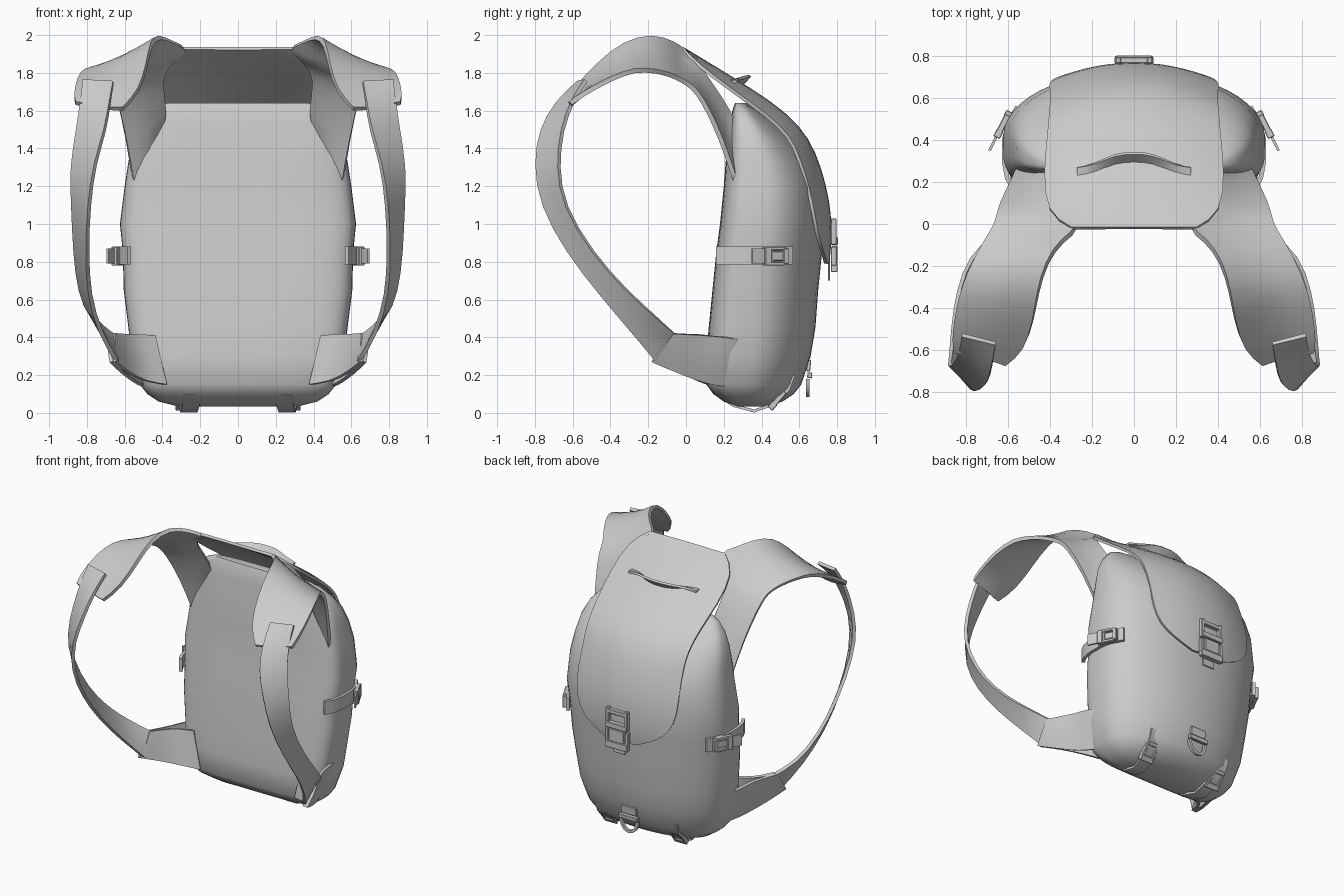
import bpy, bmesh, math
from mathutils import Vector

if "Cube" in bpy.data.objects:
    bpy.data.objects.remove(bpy.data.objects["Cube"])

fabric = bpy.data.materials.new("grey_fabric")
fabric.diffuse_color = (0.6, 0.6, 0.6, 1)
fabric.use_nodes = True
fabric.node_tree.nodes["Principled BSDF"].inputs["Base Color"].default_value = fabric.diffuse_color


def finish(name, verts, faces, thick=0.0, sub=0, mirror=False, angle=40, bevel=0.0):
    """Make an object, bake its modifiers and shade it."""
    me = bpy.data.meshes.new(name)
    me.from_pydata([tuple(v) for v in verts], [], faces)
    bm = bmesh.new()
    bm.from_mesh(me)
    bmesh.ops.recalc_face_normals(bm, faces=bm.faces)
    bm.to_mesh(me)
    bm.free()
    ob = bpy.data.objects.new(name, me)
    bpy.context.collection.objects.link(ob)
    if sub:
        m = ob.modifiers.new("smooth", 'SUBSURF')
        m.levels, m.boundary_smooth = sub, 'PRESERVE_CORNERS'
    if thick:
        m = ob.modifiers.new("thickness", 'SOLIDIFY')
        m.thickness, m.offset = thick, 0
    if bevel:
        m = ob.modifiers.new("bevel", 'BEVEL')
        m.width, m.segments = bevel, 1
    if mirror:
        m = ob.modifiers.new("mirror", 'MIRROR')
        m.use_mirror_merge = False
    dg = bpy.context.evaluated_depsgraph_get()
    baked = bpy.data.meshes.new_from_object(ob.evaluated_get(dg))
    ob.modifiers.clear()
    ob.data = baked
    baked.materials.clear()
    baked.materials.append(fabric)
    bpy.ops.object.select_all(action='DESELECT')
    ob.select_set(True)
    bpy.context.view_layer.objects.active = ob
    bpy.ops.object.shade_smooth_by_angle(angle=math.radians(angle))
    return ob


def sheet(name, rows, **kw):
    """Grid surface through equally long rows of points."""
    n = len(rows[0])
    faces = [(i * n + j, i * n + j + 1, (i + 1) * n + j + 1, (i + 1) * n + j)
             for i in range(len(rows) - 1) for j in range(n - 1)]
    return finish(name, [p for r in rows for p in r], faces, **kw)


def band(name, pairs, bulge=0.0, **kw):
    """Strap between two edges, with an optional domed middle."""
    rows = []
    for i, (a, b) in enumerate(pairs):
        a, b = Vector(a), Vector(b)
        p, q = pairs[max(i - 1, 0)], pairs[min(i + 1, len(pairs) - 1)]
        n = (b - a).cross(Vector(q[0]) - Vector(p[0])).normalized()
        rows.append([a, a.lerp(b, 0.5) + n * bulge, b])
    return sheet(name, rows, **kw)


def blocks(name, parts, origin, right, up, **kw):
    """Boxes (u, v, w, su, sv, sw) in a local frame, joined in one object."""
    right, up = Vector(right).normalized(), Vector(up).normalized()
    out = right.cross(up)
    vs, fs = [], []
    for u, v, w, su, sv, sw in parts:
        k = len(vs)
        for c in (-.5, .5):
            for a, b in ((-.5, -.5), (.5, -.5), (.5, .5), (-.5, .5)):
                vs.append(Vector(origin) + right * (u + a * su) + up * (v + b * sv) + out * (w + c * sw))
        fs += [[k + i for i in f] for f in ((0, 3, 2, 1), (4, 5, 6, 7), (0, 1, 5, 4),
                                           (1, 2, 6, 5), (2, 3, 7, 6), (3, 0, 4, 7))]
    return finish(name, vs, fs, angle=30, **kw)


# Main bag: stacked rounded rings (height, half width, front y, back y)
levels = [(.035, .32, .26, .43), (.06, .42, .20, .51), (.1, .48, .145, .57), (.15, .52, .108, .61),
          (.3, .565, .108, .66), (.45, .58, .12, .685), (.65, .605, .14, .70), (.85, .61, .16, .72),
          (1.0, .625, .18, .73), (1.2, .60, .20, .715), (1.33, .58, .21, .66), (1.44, .56, .225, .575),
          (1.53, .52, .235, .48), (1.60, .46, .245, .39), (1.64, .38, .26, .32)]
N = 48
verts, faces = [], []
for z, w, y0, y1 in levels:
    mid = y0 + (y1 - y0) * .42
    for i in range(N):
        t = 2 * math.pi * i / N
        c, s = math.cos(t), math.sin(t)
        e, depth = (2 / 2.05, y1 - mid) if s > 0 else (2 / 4.8, mid - y0)
        verts.append((math.copysign(abs(c) ** e, c) * w, mid + math.copysign(abs(s) ** e, s) * depth, z))
for k in range(len(levels) - 1):
    for i in range(N):
        j = (i + 1) % N
        faces.append((k * N + i, k * N + j, k * N + N + j, k * N + N + i))
faces += [list(range(N))[::-1], [(len(levels) - 1) * N + i for i in range(N)]]
finish("bag_body", verts, faces, angle=50)

# Yoke and closing flap: (y, z, half width, edge drop back, edge drop down)
lid = [(-.02, 1.93, .30, 0, 0), (.05, 1.89, .42, 0, .04), (.25, 1.77, .43, .0, .07),
       (.45, 1.645, .41, .02, .07), (.60, 1.52, .40, .05, .06), (.685, 1.38, .395, .09, .03),
       (.74, 1.2, .40, .095, 0), (.765, 1.05, .40, .09, 0), (.765, .93, .36, .07, 0),
       (.758, .85, .27, .035, 0), (.75, .79, .12, .01, 0)]
ts = [-1, -.8, -.5, -.2, .2, .5, .8, 1]
sheet("top_flap", [[(w * t, y - dy * t * t, z - dz * t * t) for t in ts]
                   for y, z, w, dy, dz in lid], thick=.018, sub=1)

# Padded shoulder straps (inner edge, outer edge)
band("shoulder_pads", [
    ((.42, .29, 1.46), (.55, .27, 1.2)), ((.37, .235, 1.59), (.59, .19, 1.45)),
    ((.42, .11, 1.77), (.64, .09, 1.66)), ((.35, .04, 1.875), (.655, .03, 1.73)),
    ((.25, -.02, 1.925), (.67, -.02, 1.76)), ((.34, -.07, 1.96), (.71, -.08, 1.79)),
    ((.42, -.18, 2.0), (.755, -.16, 1.81)), ((.46, -.33, 1.96), (.81, -.27, 1.82)),
    ((.48, -.46, 1.85), (.85, -.40, 1.77)), ((.52, -.60, 1.70), (.87, -.56, 1.68)),
    ((.61, -.67, 1.61), (.86, -.61, 1.64))], bulge=.02, thick=.025, sub=1, mirror=True)

# Lower webbing straps
band("lower_straps", [
    ((.66, -.57, 1.75), (.82, -.53, 1.76)), ((.68, -.69, 1.64), (.83, -.60, 1.66)),
    ((.70, -.77, 1.5), (.85, -.66, 1.5)), ((.76, -.80, 1.32), (.885, -.68, 1.3)),
    ((.79, -.77, 1.1), (.875, -.65, 1.1)), ((.80, -.63, .85), (.865, -.50, .85)),
    ((.79, -.45, .62), (.84, -.31, .64)), ((.73, -.28, .42), (.78, -.15, .5)),
    ((.64, -.16, .27), (.66, -.05, .41))], thick=.022, sub=1, mirror=True)

# Wings anchoring the straps: outer skin, then inner skin running onto the back panel
band("anchor_outer", [
    ((.67, -.18, .27), (.68, -.07, .42)), ((.61, -.04, .21), (.64, .02, .415)),
    ((.54, .09, .16), (.60, .11, .41)), ((.50, .2, .14), (.585, .22, .40)),
    ((.44, .32, .14), (.54, .34, .38))], bulge=-.01, thick=.02, sub=1, mirror=True)
band("anchor_inner", [
    ((.655, -.18, .27), (.66, -.07, .42)), ((.58, -.03, .21), (.61, .02, .415)),
    ((.49, .07, .165), (.54, .09, .415)), ((.38, .115, .15), (.44, .125, .41))],
    thick=.02, sub=1, mirror=True)

# Carry handle
sheet("carry_handle", [[(x, y, z), (x, y + .04, z + h)] for x, y, z, h in (
    (-.27, .23, 1.755, 0), (-.2, .24, 1.76, .01), (-.09, .295, 1.74, .045), (0, .30, 1.74, .045),
    (.09, .295, 1.74, .045), (.2, .24, 1.76, .01), (.27, .23, 1.755, 0))], thick=.015, sub=1)

# Side compression straps
sheet("side_straps", [[(x, y, .785), (x, y, .88)] for x, y in (
    (.575, .165), (.605, .22), (.62, .30), (.62, .40), (.60, .48), (.555, .56))],
    thick=.022, mirror=True)

# Clip: two plates, side rails and raised bars
clip = [(0, .055, 0, .085, .03, .035), (0, -.05, 0, .10, .04, .035), (-.04, 0, 0, .02, .10, .03),
        (.04, 0, 0, .02, .10, .03), (0, 0, -.005, .05, .10, .02)]
blocks("side_clips", clip, (.625, .475, .83), (0, 0, -1), (-.5, 1, 0), mirror=True, bevel=.004)
sheet("side_strap_tails", [[(x, y, .79), (x, y, .87)] for x, y in ((.635, .46), (.665, .40), (.69, .35))],
      thick=.012, mirror=True)

# Flap buckle on its webbing
blocks("flap_buckle", [
    (0, -.02, -.025, .10, .30, .012), (-.075, .09, 0, .025, .14, .03), (.075, .09, 0, .025, .14, .03),
    (0, .135, 0, .15, .03, .03), (0, .04, .005, .17, .04, .035), (0, -.03, .005, .12, .09, .03),
    (-.08, -.04, 0, .025, .10, .03), (.08, -.04, 0, .025, .10, .03), (0, -.10, .003, .18, .05, .035)],
    (0, .782, .87), (-1, 0, 0), (0, 0, 1), bevel=.004)

# Lower webbing loop with hanging ring
blocks("ring_tab", [(0, .05, 0, .12, .06, .02), (0, .0, .01, .15, .03, .025)],
       (0, .645, .2), (-1, 0, 0), (0, .1, 1), bevel=.003)
ring = []
for i in range(13):
    a = math.pi * i / 12
    c, s = math.cos(a), -math.sin(a)
    ring.append([(r * c, .645 + d, .18 + (r + .02) * s)
                 for r, d in ((.075, -.01), (.075, .01), (.055, .01), (.055, -.01), (.075, -.01))])
sheet("hanging_ring", ring, angle=30)

# Bottom straps with clips
sheet("bottom_straps", [[(x - .045, y, z), (x + .045, y, z)] for x, y, z in (
    (.24, .16, .10), (.25, .25, .04), (.26, .36, .01), (.27, .46, .045), (.28, .54, .12), (.285, .57, .2))],
    thick=.016, mirror=True)
blocks("bottom_clips", clip, (.28, .49, .075), (-1, 0, 0), (0, .65, .75), mirror=True, bevel=.004)
